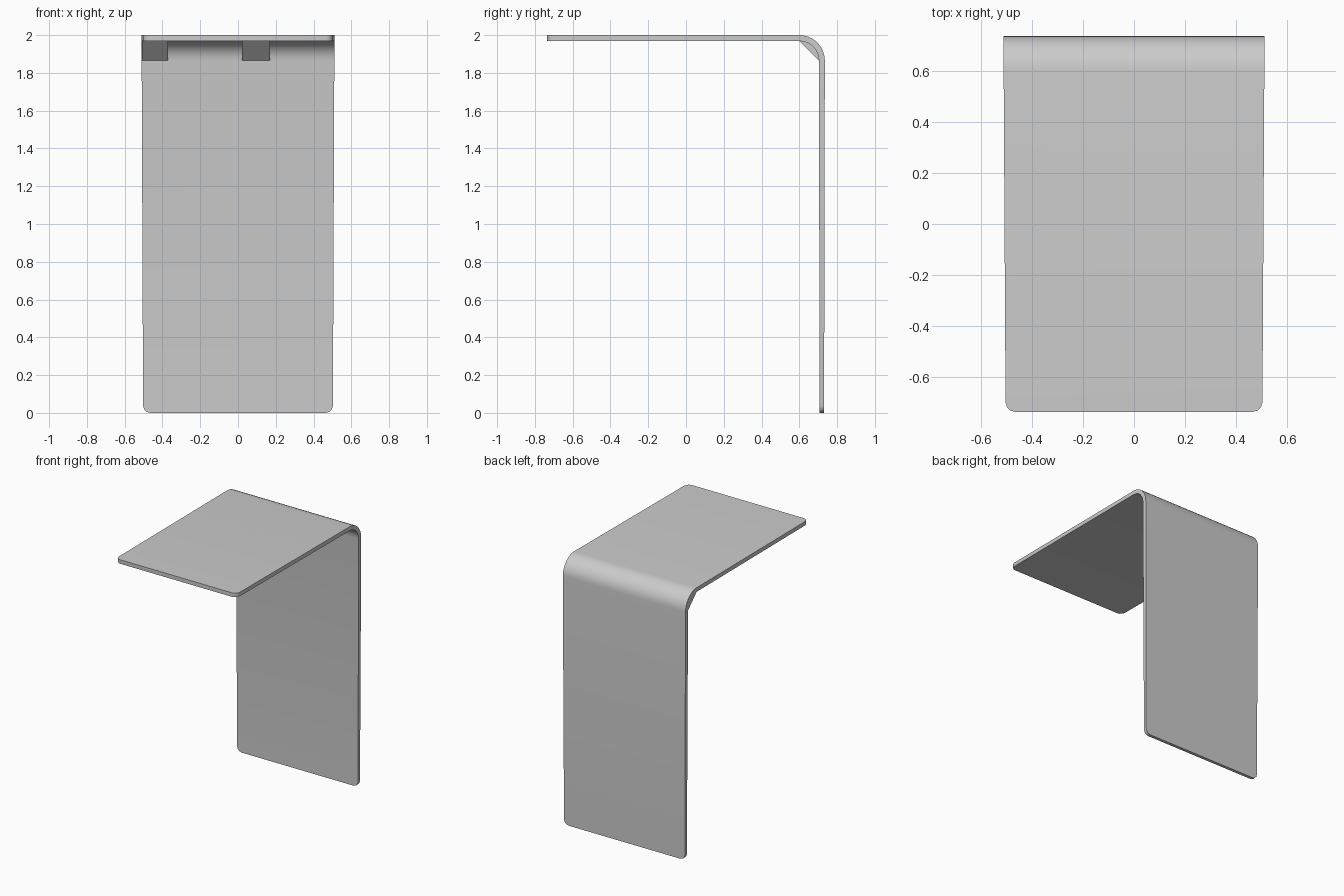
import bpy, bmesh, math

if "Cube" in bpy.data.objects:
    bpy.data.objects.remove(bpy.data.objects["Cube"])


def prism(name, profile, x0, x1):
    """Extrude a closed (y, z) profile from x0 to x1."""
    bm = bmesh.new()
    face = bm.faces.new([bm.verts.new((x0, y, z)) for y, z in profile])
    ext = bmesh.ops.extrude_face_region(bm, geom=[face])
    moved = [v for v in ext["geom"] if isinstance(v, bmesh.types.BMVert)]
    bmesh.ops.translate(bm, verts=moved, vec=(x1 - x0, 0, 0))
    bmesh.ops.recalc_face_normals(bm, faces=bm.faces)
    mesh = bpy.data.meshes.new(name)
    obj = bpy.data.objects.new(name, mesh)
    bpy.context.collection.objects.link(obj)
    return obj, bm


def finish(obj, bm):
    bm.to_mesh(obj.data)
    bm.free()
    bpy.ops.object.select_all(action='DESELECT')
    obj.select_set(True)
    bpy.context.view_layer.objects.active = obj
    bpy.ops.object.shade_smooth_by_angle(angle=math.radians(35))


def arc(radius, steps):
    """Quarter arc around the bend centre, from the top to the back."""
    return [(0.60 + radius * math.sin(a), 1.865 + radius * math.cos(a))
            for a in (i * math.pi / 2 / steps for i in range(steps + 1))]


# bent sheet: top panel, rounded bend and back panel in one profile
outer, inner = arc(0.135, 9), arc(0.104, 6)
profile = [(-0.735, 2.0)] + outer + [(0.731, 0.0), (0.707, 0.0)]
profile += inner[::-1] + [(-0.735, 1.97)]
sheet, bm = prism("bent_sheet", profile, -0.51, 0.51)

# slight narrowing at the free ends, then rounded corners
ends = {v for v in bm.verts if v.co.z < 0.01 or v.co.y < -0.73}
for v in ends:
    v.co.x *= 0.985
corners = [e for e in bm.edges if all(v in ends for v in e.verts)
           and abs(e.verts[0].co.x - e.verts[1].co.x) < 0.01]
bmesh.ops.bevel(bm, geom=corners, offset=0.038, segments=3,
                profile=0.5, affect='EDGES')
finish(sheet, bm)

# flat braces across the inside of the bend
wedge = [inner[0]] + inner[1:]
for name, x0, x1 in (("side_brace", -0.509, -0.37), ("middle_brace", 0.02, 0.17)):
    finish(*prism(name, wedge, x0, x1))
